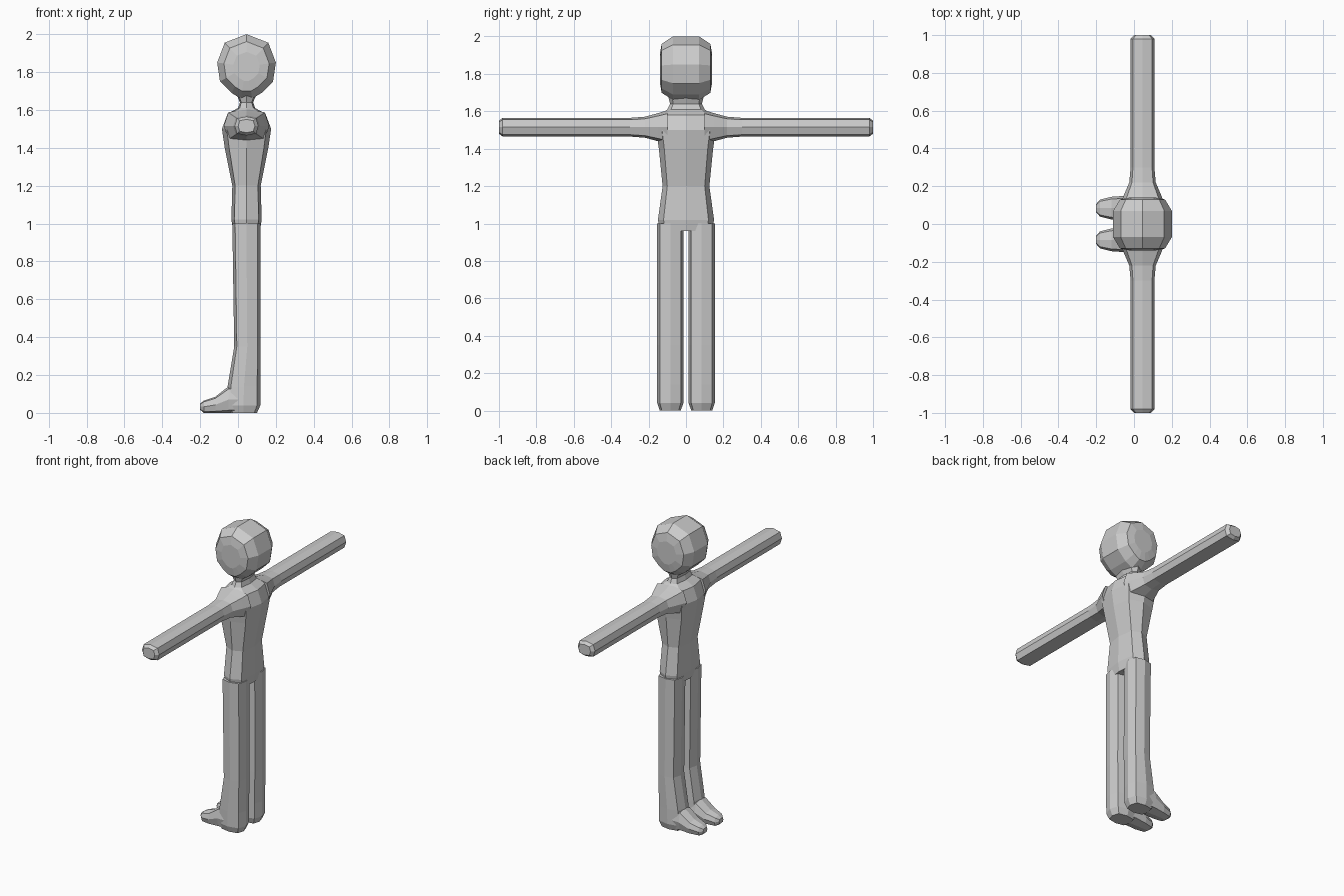
import bpy
import bmesh
from mathutils import Vector

cube = bpy.data.objects.get("Cube")
if cube:
    bpy.data.objects.remove(cube, do_unlink=True)

SHADE = 0.6
COLOUR = (SHADE, SHADE, SHADE, 1)
grey = bpy.data.materials.new("plain_grey")
grey.use_nodes = True
grey.diffuse_color = COLOUR
grey.node_tree.nodes["Principled BSDF"].inputs["Base Color"].default_value = COLOUR

MIDDLE = 0.045  # x of the body's centre line
X_AXIS, Y_AXIS, Z_AXIS = Vector((1, 0, 0)), Vector((0, 1, 0)), Vector((0, 0, 1))


def skin(name, rings):
    """Bridge a row of closed point rings and cap both ends."""
    bm = bmesh.new()
    rows = [[bm.verts.new(point) for point in ring] for ring in rings]
    for near, far in zip(rows, rows[1:]):
        for i in range(len(near)):
            bm.faces.new((near[i - 1], near[i], far[i], far[i - 1]))
    bm.faces.new(rows[0])
    bm.faces.new(rows[-1])
    bmesh.ops.recalc_face_normals(bm, faces=bm.faces)
    mesh = bpy.data.meshes.new(name)
    bm.to_mesh(mesh)
    bm.free()
    mesh.materials.append(grey)
    part = bpy.data.objects.new(name, mesh)
    bpy.context.collection.objects.link(part)
    return part


def section(centre, across, upward, corner=0.8):
    """Eight-sided section: four edge middles and four chamfered corners."""
    directions = [(1, 0), (corner, corner), (0, 1), (-corner, corner)]
    half = [centre + across * u + upward * v for u, v in directions]
    return half + [centre * 2 - point for point in half]


def add_tip(rings, offset, shrink=0.7):
    """Close a limb with a smaller section, giving it a blunt rounded end."""
    last = rings[-1]
    centre = sum(last, Vector()) / len(last)
    rings.append([centre + (point - centre) * shrink + offset for point in last])


def mirrored_pair(name, rings):
    """Make the same limb on both sides of y = 0."""
    skin(name + "_back", rings)
    skin(name + "_front", [[Vector((p.x, -p.y, p.z)) for p in ring] for ring in rings])


# Torso and neck: height, half depth, half width
torso = [(0.96, 0.07, 0.14), (1.02, 0.08, 0.15), (1.2, 0.075, 0.125),
         (1.4, 0.115, 0.145), (1.5, 0.13, 0.16), (1.58, 0.1, 0.14),
         (1.61, 0.045, 0.1), (1.64, 0.035, 0.085), (1.7, 0.06, 0.1)]
skin("torso", [section(Vector((MIDDLE, 0, height)), X_AXIS * depth, Y_AXIS * width)
               for height, depth, width in torso])

# Head: a peaked side profile swept across the width and shrunk at both sides
HEAD_CENTRE = Vector((MIDDLE, 0, 1.83))
back = [(0.115, 0.125), (0.155, 0.02), (0.14, -0.08), (0.08, -0.14), (0.03, -0.17)]
crown = [(0, 0.17)]
profile = crown + back + [(-x, z) for x, z in reversed(back)]
side_steps = [(0.07, 1), (0.13, 0.77), (0.14, 0.45)]
sweep = [(-y, size) for y, size in reversed(side_steps)] + side_steps
skin("head", [[HEAD_CENTRE + Y_AXIS * y + (X_AXIS * x + Z_AXIS * z) * size
               for x, z in profile] for y, size in sweep])

# Arms: distance out, half depth, half height, flared at the shoulder
arm = [(0.1, 0.12, 0.09), (0.15, 0.1, 0.075), (0.22, 0.07, 0.056),
       (0.3, 0.063, 0.05), (0.98, 0.063, 0.05)]
arm_rings = [section(Vector((MIDDLE, out, 1.515)), X_AXIS * depth, Z_AXIS * height)
             for out, depth, height in arm]
add_tip(arm_rings, Y_AXIS * 0.02)
mirrored_pair("arm", arm_rings)

# Legs: height and front edge; the heel side runs straight down
HEEL, LEG_Y, LEG_WIDTH = 0.118, 0.084, 0.07
leg = [(1, -0.03), (0.35, -0.02), (0.14, -0.055), (0.04, -0.06)]
leg_rings = [section(Vector(((HEEL + front) / 2, LEG_Y, height)),
                     X_AXIS * (HEEL - front) / 2, Y_AXIS * LEG_WIDTH)
             for height, front in leg]
add_tip(leg_rings, Z_AXIS * -0.04, 0.8)
mirrored_pair("leg", leg_rings)

# Feet: forward position, height of the instep, half width
foot = [(0.05, 0.14, 0.065), (-0.05, 0.14, 0.065),
        (-0.12, 0.085, 0.06), (-0.18, 0.065, 0.045)]
foot_rings = [section(Vector((forward, LEG_Y, instep / 2)),
                      Y_AXIS * width, Z_AXIS * instep / 2)
              for forward, instep, width in foot]
add_tip(foot_rings, X_AXIS * -0.02, 0.5)
mirrored_pair("foot", foot_rings)
